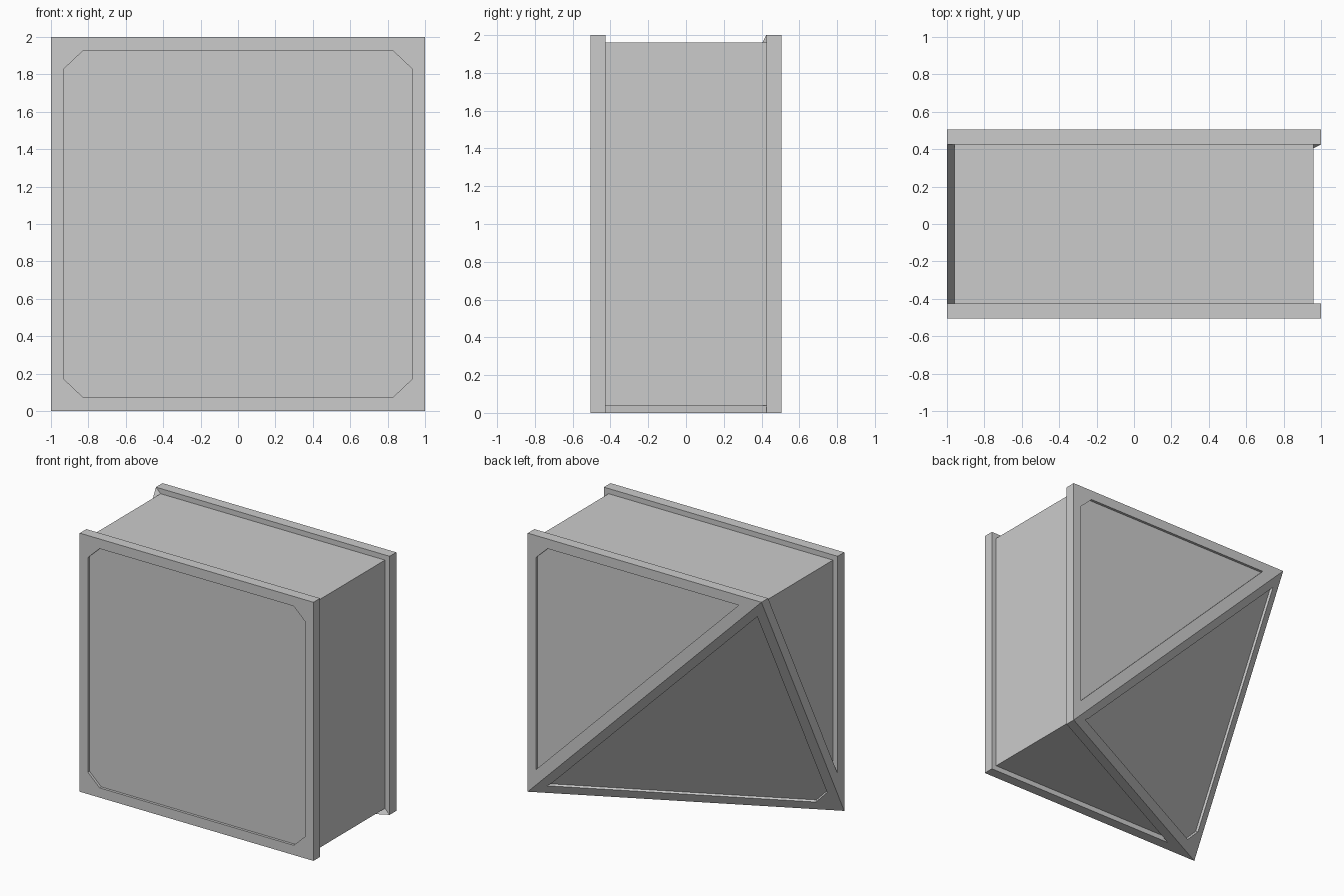
import bpy, bmesh
from mathutils import Vector

if "Cube" in bpy.data.objects:
    bpy.data.objects.remove(bpy.data.objects["Cube"])

Y = 0.506          # half depth
YI = 0.425         # inner side of the front and back plates
DEPTH = 0.02       # depth of the panel recesses
N = Vector((1, -1 / Y, 1))          # normal of the slanted corner cut
A, B, C = Vector((1, Y, 0)), Vector((-1, Y, 2)), Vector((-1, -Y, 0))


def make_object(name, bm):
    bmesh.ops.recalc_face_normals(bm, faces=bm.faces)
    mesh = bpy.data.meshes.new(name)
    bm.to_mesh(mesh)
    bm.free()
    ob = bpy.data.objects.new(name, mesh)
    bpy.context.collection.objects.link(ob)
    return ob


def prism_bm(points, direction):
    bm = bmesh.new()
    face = bm.faces.new([bm.verts.new(p) for p in points])
    ext = bmesh.ops.extrude_face_region(bm, geom=[face])
    verts = [g for g in ext["geom"] if isinstance(g, bmesh.types.BMVert)]
    bmesh.ops.translate(bm, vec=direction, verts=verts)
    return bm


def clip(bm, offset, keep_above):
    geom = bm.verts[:] + bm.edges[:] + bm.faces[:]
    cut = bmesh.ops.bisect_plane(bm, geom=geom, dist=1e-5, plane_co=N * (offset / N.length_squared),
                                 plane_no=N, clear_inner=keep_above, clear_outer=not keep_above)
    edges = [e for e in cut["geom_cut"] if isinstance(e, bmesh.types.BMEdge)]
    bmesh.ops.holes_fill(bm, edges=edges, sides=0)


def cut_block(name, x, y0, y1, z0, z1, inner=None):
    """Box with its lower back left corner sliced off, or only a slab along the slice."""
    bm = prism_bm([(-x, y0, z0), (x, y0, z0), (x, y0, z1), (-x, y0, z1)], Vector((0, y1 - y0, 0)))
    clip(bm, 0, True)
    if inner:
        clip(bm, inner, False)
    return make_object(name, bm)


def recess(obs, points, outward):
    """Sink a flat panel shape into the given parts."""
    out = outward.normalized()
    cutter = make_object("recess_cutter", prism_bm([Vector(p) - out * DEPTH for p in points], out * (DEPTH + 0.03)))
    cutter.hide_render = True
    for ob in obs:
        mod = ob.modifiers.new("recess", 'BOOLEAN')
        mod.operation = 'DIFFERENCE'
        mod.solver = 'EXACT'
        mod.object = cutter
        bpy.context.view_layer.objects.active = ob
        bpy.ops.object.modifier_apply(modifier=mod.name)
    bpy.data.objects.remove(cutter)


# Plates, recessed core and slanted frame
front = cut_block("front_plate", 1, -Y, -YI, 0, 2)
back = cut_block("back_plate", 1, YI, Y, 0, 2)
core = cut_block("core", 0.96, -YI, YI, 0.04, 1.96)
slant = cut_block("slanted_plate", 1, -YI, YI, 0, 2, inner=0.16)

# Eight-sided front panel
octagon = [(sx * a, 1 + sz * b) for sx, sz, order in ((1, 1, 1), (-1, 1, -1), (-1, -1, 1), (1, -1, -1))
           for a, b in ((0.93, 0.83), (0.83, 0.925))[::order]]
recess([front], [(x, -Y, z) for x, z in octagon], Vector((0, -1, 0)))

# Triangular back panel
tri = [(0.83, 1.925), (0.93, 1.83), (0.93, 0.19), (-0.805, 1.925)]
recess([back], [(x, Y, z) for x, z in tri], Vector((0, 1, 0)))

# Slanted panel with clipped tips, as shares of the corners A and B
shares = [(0.08, 0.035), (0.93, 0.035), (0.91, 0.05), (0.05, 0.91), (0.032, 0.928), (0.032, 0.085)]
recess([slant, core, front, back], [C + (A - C) * a + (B - C) * b for a, b in shares], -N)
